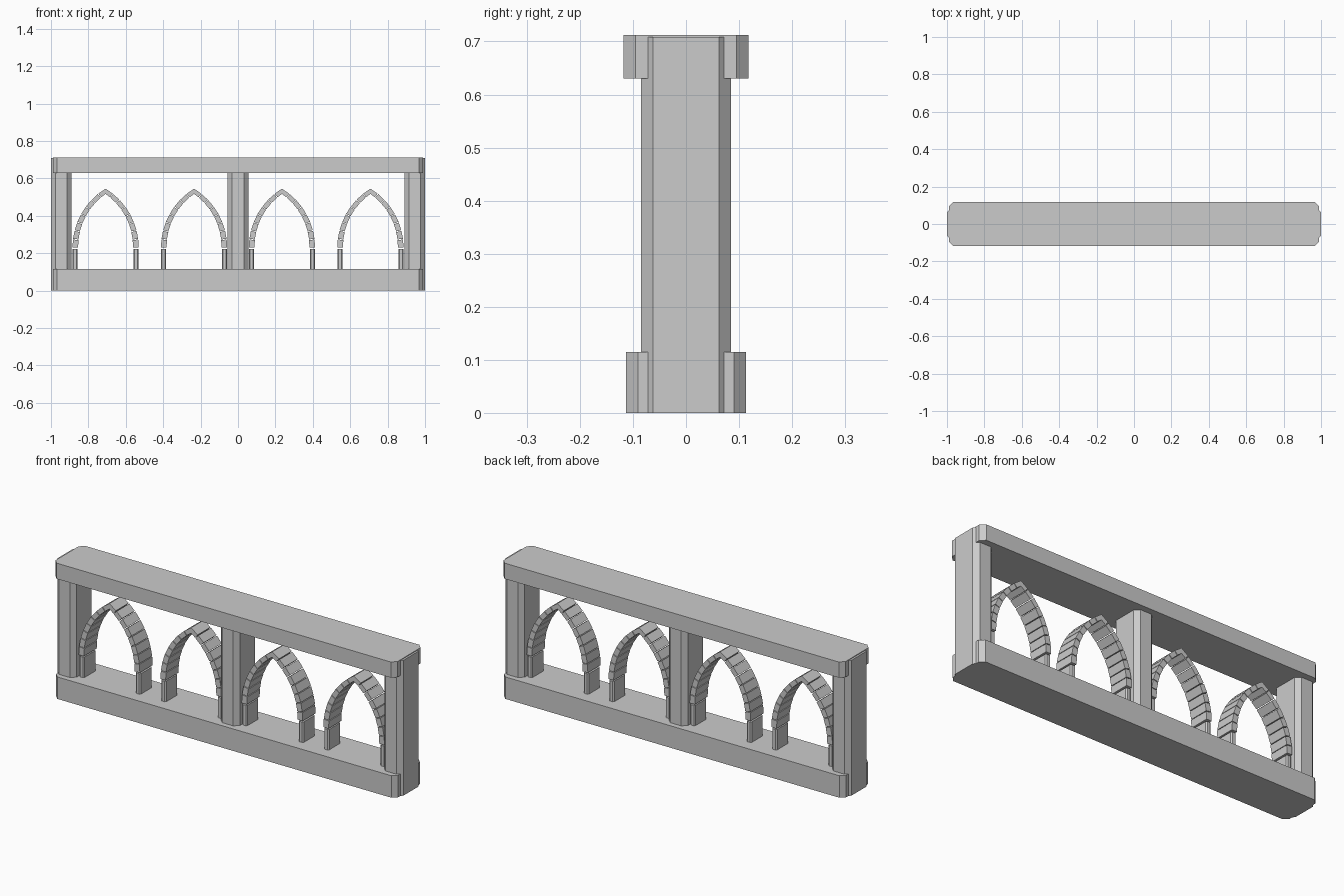
import bpy
import math

if "Cube" in bpy.data.objects:
    bpy.data.objects.remove(bpy.data.objects["Cube"])


def make_object(name, verts, faces):
    mesh = bpy.data.meshes.new(name)
    mesh.from_pydata(verts, [], faces)
    mesh.update()
    ob = bpy.data.objects.new(name, mesh)
    bpy.context.collection.objects.link(ob)
    return ob


def prism(name, x, hx, hy, z0, z1, c):
    """Upright block with its four vertical corners chamfered by c."""
    ring = [(hx, -hy + c), (hx, hy - c), (hx - c, hy), (-hx + c, hy),
            (-hx, hy - c), (-hx, -hy + c), (-hx + c, -hy), (hx - c, -hy)]
    verts = [(x + px, py, z) for z in (z0, z1) for px, py in ring]
    n = len(ring)
    faces = [tuple(reversed(range(n))), tuple(range(n, 2 * n))]
    faces += [(i, (i + 1) % n, n + (i + 1) % n, n + i) for i in range(n)]
    return make_object(name, verts, faces)


# Pointed arch measurements
HALF, RISE, SPRING = 0.177, 0.315, 0.23
OFFSET = (RISE ** 2 - HALF ** 2) / (2 * HALF)
RADIUS = HALF + OFFSET
BLOCKS, DEPTH, GAP = 8, 0.053, 0.004


def arch_point(a, thick):
    r = RADIUS - thick
    return r * math.cos(a) - OFFSET, SPRING + r * math.sin(a)


def arch_ring(name, cx):
    """Separate wedge stones along both sides of a pointed arch."""
    verts, faces = [], []
    top = math.acos(OFFSET / RADIUS)
    for side in (1, -1):
        for i in range(BLOCKS):
            last = i == BLOCKS - 1
            a0 = top * i / BLOCKS
            a1 = top * (i + 1) / BLOCKS - (0 if last else GAP / RADIUS)
            thick = 0.030 - 0.006 * i / (BLOCKS - 1)
            inner_top = arch_point(a1, thick)
            if last:
                # inner corner meets the centre line
                a_in = math.acos(OFFSET / (RADIUS - thick))
                inner_top = arch_point(a_in, thick)
            quad = [arch_point(a0, thick), arch_point(a0, 0),
                    arch_point(a1, 0), inner_top]
            b = len(verts)
            verts += [(cx + side * px, y, pz)
                      for y in (-DEPTH, DEPTH) for px, pz in quad]
            new = [(0, 1, 2, 3), (7, 6, 5, 4)]
            new += [(j, j + 4, (j + 1) % 4 + 4, (j + 1) % 4) for j in range(4)]
            for f in new:
                f = tuple(b + k for k in f)
                faces.append(f if side == 1 else f[::-1])
    return make_object(name, verts, faces)


# Bottom and top rails
prism("base_rail", 0, 0.99, 0.113, 0, 0.115, 0.023)
prism("top_rail", 0, 0.99, 0.118, 0.63, 0.712, 0.023)

# Three chamfered posts
for label, x in (("left", -0.945), ("centre", 0), ("right", 0.945)):
    prism(label + "_post", x, 0.055, 0.085, 0, 0.708, 0.023)

# Four arches, each standing on two short piers
for n, cx in enumerate((-0.708, -0.235, 0.235, 0.708), 1):
    arch_ring(f"arch_{n}", cx)
    for label, s in (("left", -1), ("right", 1)):
        prism(f"arch_{n}_{label}_pier", cx + s * 0.163, 0.014, 0.05,
              0.11, 0.222, 0.006)
